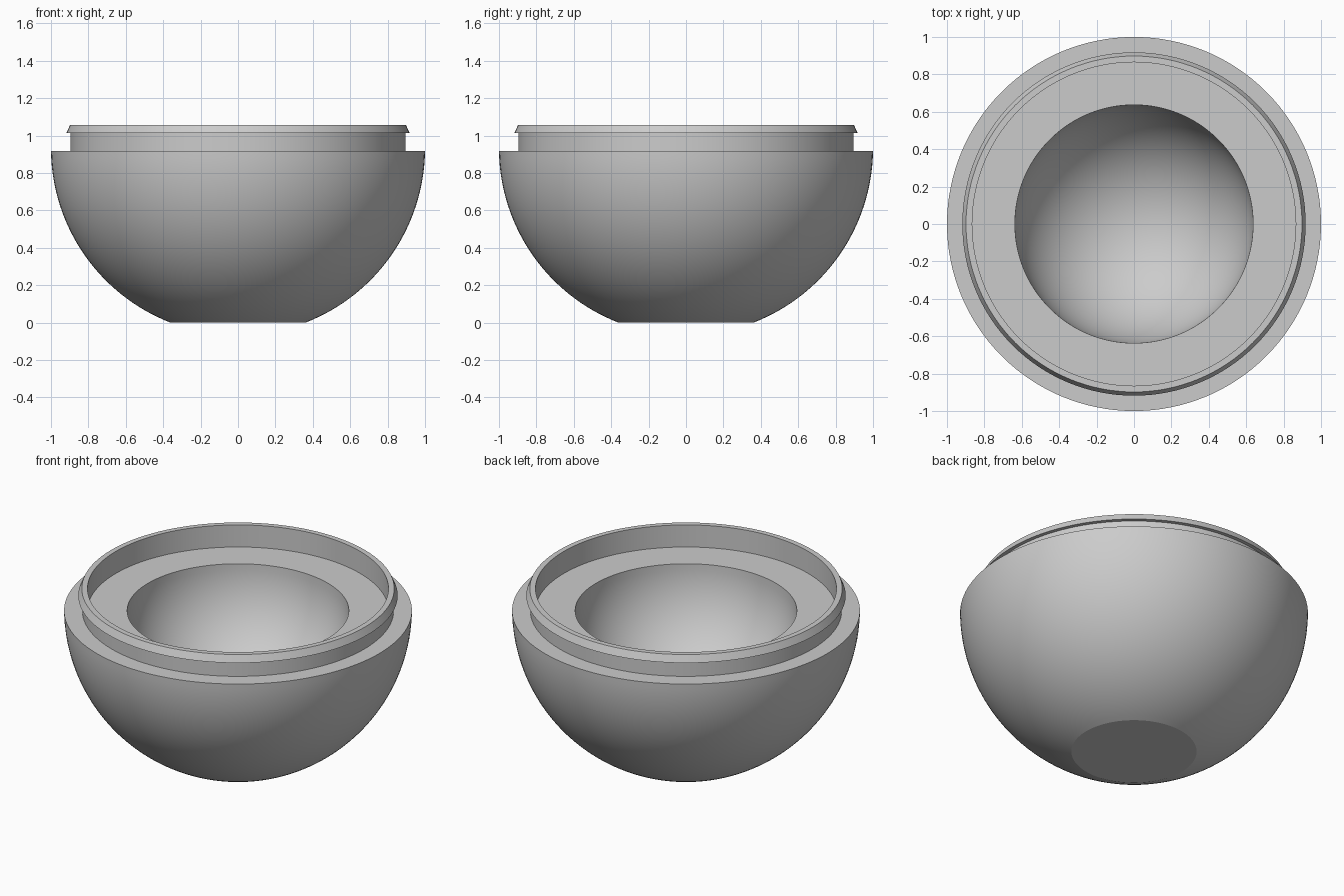
import bpy
import bmesh
from math import asin, cos, sin, pi, radians, sqrt

if "Cube" in bpy.data.objects:
    bpy.data.objects.remove(bpy.data.objects["Cube"])

grey = bpy.data.materials.new("light_grey")
colour = (0.6, 0.6, 0.6, 1.0)
grey.use_nodes = True
grey.diffuse_color = colour
grey.node_tree.nodes["Principled BSDF"].inputs["Base Color"].default_value = colour


def arc(radius, centre_z, start, end, steps):
    """Points (r, z) on a circle centred on the axis."""
    angles = [start + (end - start) * i / steps for i in range(steps + 1)]
    return [(radius * cos(a), centre_z + radius * sin(a)) for a in angles]


def lathe(name, profile, segments=128):
    """Spin an (r, z) profile around z into a closed solid."""
    bm = bmesh.new()
    verts = [bm.verts.new((r, 0, z)) for r, z in profile]
    edges = [bm.edges.new(pair) for pair in zip(verts, verts[1:])]
    bmesh.ops.spin(bm, geom=verts + edges, cent=(0, 0, 0), axis=(0, 0, 1),
                   angle=2 * pi, steps=segments)
    bmesh.ops.remove_doubles(bm, verts=bm.verts[:], dist=0.0001)
    bmesh.ops.recalc_face_normals(bm, faces=bm.faces[:])
    mesh = bpy.data.meshes.new(name)
    bm.to_mesh(mesh)
    bm.free()
    mesh.materials.append(grey)
    obj = bpy.data.objects.new(name, mesh)
    bpy.context.collection.objects.link(obj)
    bpy.ops.object.select_all(action="DESELECT")
    obj.select_set(True)
    bpy.context.view_layer.objects.active = obj
    bpy.ops.object.shade_smooth_by_angle(angle=radians(20))
    return obj


shoulder_z, rim_z = 0.917, 1.057
foot_r, cavity_r = 0.36, 0.637
centre_z = sqrt(1 - foot_r ** 2)

# Flat foot and round outer wall
outer_wall = arc(1, centre_z, -asin(centre_z), -asin(centre_z - shoulder_z), 32)
# Neck with an overhanging, bevelled snap lip
neck = [(0.895, shoulder_z), (0.895, 1.013), (0.918, 1.013), (0.898, rim_z)]
# Rim, recess wall and ledge
recess = [(0.865, rim_z), (0.865, shoulder_z)]
# Hemispherical hollow
hollow = arc(cavity_r, shoulder_z, 0, -pi / 2, 24)

lathe("half_shell", [(0, 0)] + outer_wall + neck + recess + hollow)
